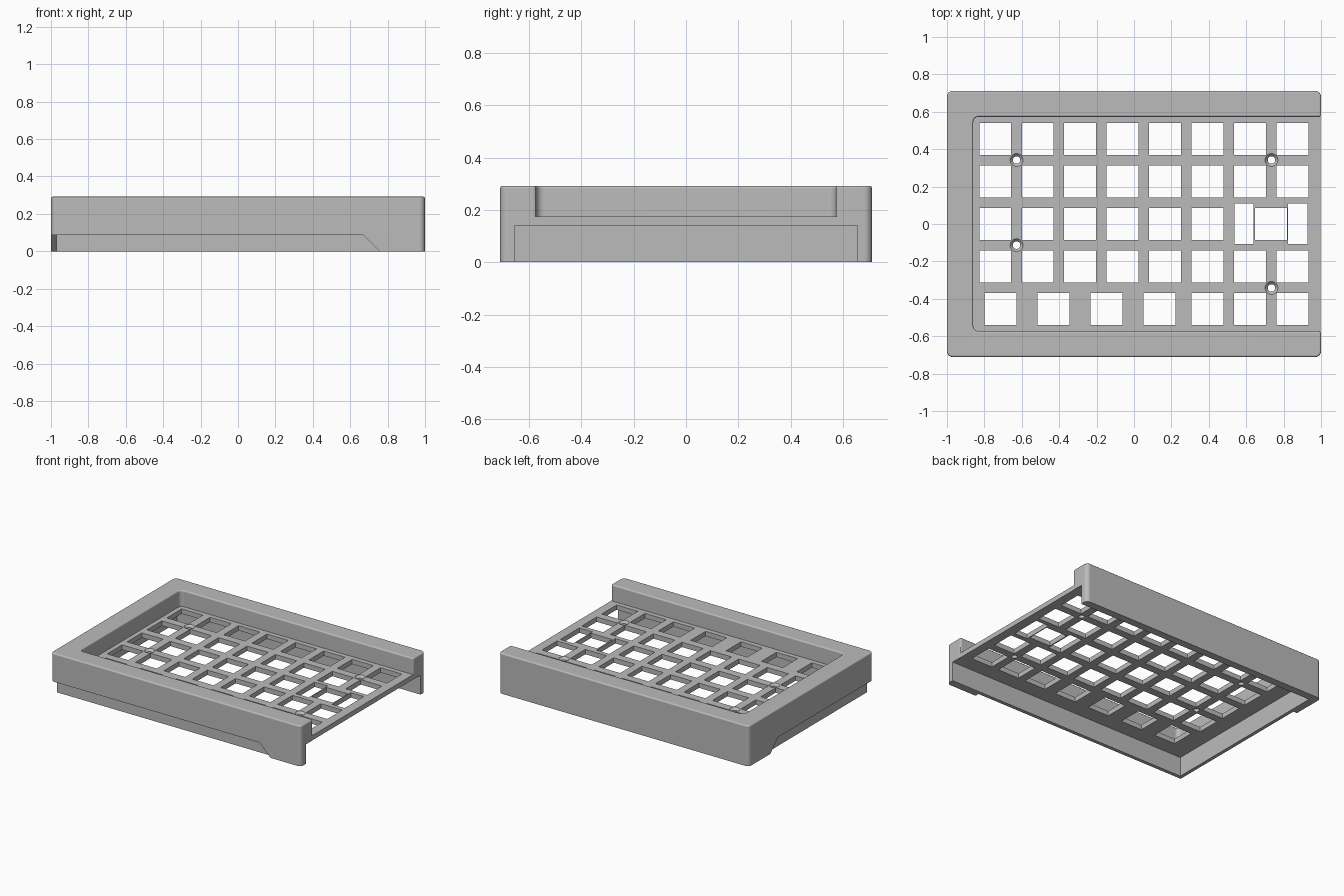
import bpy, bmesh, math
from mathutils import Vector, Matrix

cube = bpy.data.objects.get("Cube")
if cube:
    bpy.data.objects.remove(cube, do_unlink=True)

TOP, HALF_Y, PLATE_TOP, PLATE_BOTTOM = 0.292, 0.711, 0.175, 0.14
PITCH, KEY = 0.227, 0.17

grey = bpy.data.materials.new("plain grey")
grey.use_nodes = True
grey.diffuse_color = (0.5, 0.5, 0.5, 1)
grey.node_tree.nodes["Principled BSDF"].inputs["Base Color"].default_value = (0.5, 0.5, 0.5, 1)


def make_object(name, bm):
    bmesh.ops.recalc_face_normals(bm, faces=bm.faces)
    mesh = bpy.data.meshes.new(name)
    bm.to_mesh(mesh)
    bm.free()
    mesh.materials.append(grey)
    obj = bpy.data.objects.new(name, mesh)
    bpy.context.collection.objects.link(obj)
    return obj


def add_prism(bm, points, axis, lo, hi):
    """Extrude a 2D outline along an axis."""
    def place(a, b, c):
        return {"x": (c, a, b), "y": (a, c, b), "z": (a, b, c)}[axis]
    face = bm.faces.new([bm.verts.new(place(a, b, lo)) for a, b in points])
    new = bmesh.ops.extrude_face_region(bm, geom=[face])["geom"]
    verts = [v for v in new if isinstance(v, bmesh.types.BMVert)]
    bmesh.ops.translate(bm, vec=place(0, 0, hi - lo), verts=verts)


def add_box(bm, x0, x1, y0, y1, z0, z1):
    add_prism(bm, [(x0, y0), (x1, y0), (x1, y1), (x0, y1)], "z", z0, z1)


def fillet(corners, steps=5):
    """Round each square corner (x, y, radius) of an outline."""
    result = []
    for i, (x, y, r) in enumerate(corners):
        p = Vector((x, y))
        before = (Vector(corners[i - 1][:2]) - p).normalized()
        after = (Vector(corners[(i + 1) % len(corners)][:2]) - p).normalized()
        centre = p + r * (before + after)
        for s in range(steps + 1):
            t = s / steps * math.pi / 2
            result.append(tuple(centre - r * (after * math.cos(t) + before * math.sin(t))))
    return result


def combine(target, tool, operation):
    mod = target.modifiers.new("combine", "BOOLEAN")
    mod.operation, mod.solver, mod.object = operation, "EXACT", tool
    bpy.context.view_layer.update()
    graph = bpy.context.evaluated_depsgraph_get()
    mesh = bpy.data.meshes.new_from_object(target.evaluated_get(graph))
    target.modifiers.clear()
    target.data = mesh
    bpy.data.objects.remove(tool, do_unlink=True)


# Three-sided rim, open on the left-hand side of the keyboard half
bm = bmesh.new()
IN_X, IN_Y = -0.86, 0.573
add_prism(bm, fillet([
    (-1, -HALF_Y, 0.03), (1, -HALF_Y, 0.03), (1, -IN_Y, 0.012), (IN_X, -IN_Y, 0.03),
    (IN_X, IN_Y, 0.03), (1, IN_Y, 0.012), (1, HALF_Y, 0.03), (-1, HALF_Y, 0.03)]), "z", 0, TOP)
rim = [e for e in bm.edges if all(abs(v.co.z - TOP) < 1e-4 for v in e.verts)]
bmesh.ops.bevel(bm, geom=rim, offset=0.01, segments=3, profile=0.5, affect="EDGES")
case = make_object("keyboard_case", bm)

# Switch plate
bm = bmesh.new()
add_box(bm, -0.9, 0.998, -0.6, 0.6, PLATE_BOTTOM - 0.02, PLATE_TOP)
combine(case, make_object("switch_plate", bm), "UNION")

# Hollow underside
bm = bmesh.new()
add_box(bm, -0.945, 1.1, -0.655, 0.655, -0.1, PLATE_BOTTOM)
combine(case, make_object("underside_cutter", bm), "DIFFERENCE")

# Stepped-in lower skirt on the front and the short closed side
for axis, start, slope_top, outer, inner in (("y", -1.1, 0.67, -0.8, -HALF_Y + 0.03),
                                             ("x", -0.8, 0.38, -1.1, -0.97)):
    bm = bmesh.new()
    add_prism(bm, [(start, -0.093), (slope_top + 0.18, -0.093), (slope_top, 0.087),
                   (start, 0.087)], axis, outer, inner)
    combine(case, make_object("skirt_cutter", bm), "DIFFERENCE")

# Key openings
keys = []
full_row = [-0.742 + PITCH * i for i in range(8)]
for row in (2, 1, -1):
    keys += [(x, row * PITCH) for x in full_row]
keys += [(x, 0) for x in full_row[:6] + [0.733]]
keys += [(x, -2 * PITCH) for x in [-0.713 + 0.283 * i for i in range(4)] + full_row[5:]]
bm = bmesh.new()
for x, y in keys:
    add_box(bm, x - KEY / 2, x + KEY / 2, y - KEY / 2, y + KEY / 2, 0.1, 0.2)
# Stabiliser slots beside the wide key
for x in (0.588, 0.876):
    add_box(bm, x - 0.052, x + 0.052, -0.108, 0.11, 0.1, 0.2)
combine(case, make_object("key_cutter", bm), "DIFFERENCE")

# Countersunk screw holes
for radius_low, radius_high, z0, z1 in ((0.02, 0.02, 0.1, 0.2), (0.019, 0.035, 0.158, 0.1755)):
    bm = bmesh.new()
    for x, y in ((-0.628, 0.342), (0.735, 0.342), (-0.628, -0.113), (0.735, -0.342)):
        bmesh.ops.create_cone(bm, cap_ends=True, segments=24, radius1=radius_low,
                              radius2=radius_high, depth=z1 - z0,
                              matrix=Matrix.Translation((x, y, (z0 + z1) / 2)))
    combine(case, make_object("screw_cutter", bm), "DIFFERENCE")

# Single material and smooth rounded edges
case.data.materials.clear()
case.data.materials.append(grey)
for poly in case.data.polygons:
    poly.material_index = 0
bpy.ops.object.select_all(action="DESELECT")
case.select_set(True)
bpy.context.view_layer.objects.active = case
bpy.ops.object.shade_smooth_by_angle(angle=math.radians(35))
weighted = case.modifiers.new("weighted normals", "WEIGHTED_NORMAL")
weighted.keep_sharp = True
